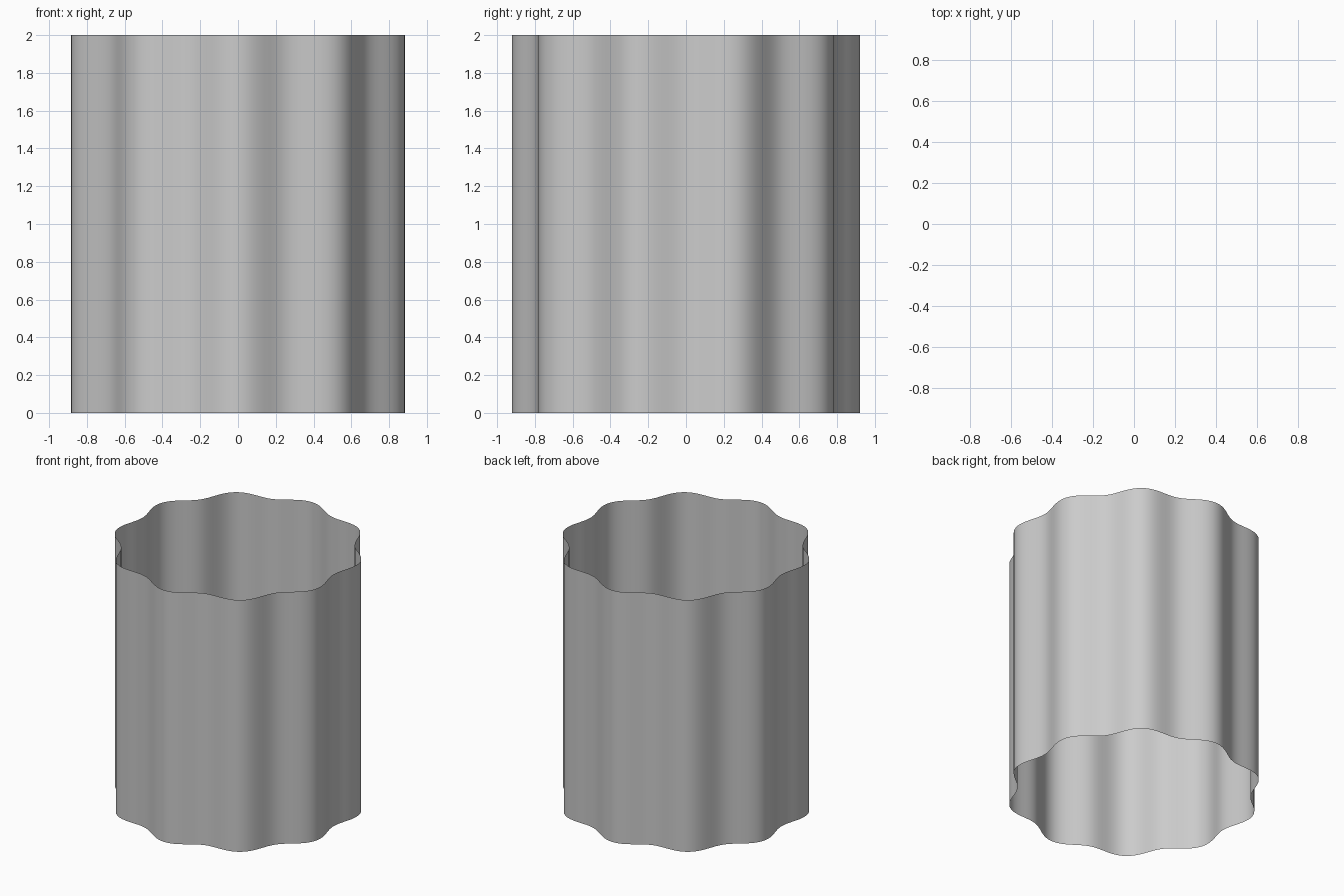
import bpy, bmesh
from math import sin, cos, pi

if "Cube" in bpy.data.objects:
    bpy.data.objects.remove(bpy.data.objects["Cube"])

LOBES, STEPS = 10, 160
MEAN, WAVE, HEIGHT = 0.88, 0.04, 2.0


# Fluted outline: ten soft lobes, one pointing to the front
def outline(i):
    a = 2 * pi * i / STEPS - pi / 2
    r = MEAN + WAVE * cos(LOBES * 2 * pi * i / STEPS)
    return r * cos(a), r * sin(a)


# Open thin wall, bottom ring extruded straight up
bm = bmesh.new()
ring = [bm.verts.new((*outline(i), 0)) for i in range(STEPS)]
top = [bm.verts.new((v.co.x, v.co.y, HEIGHT)) for v in ring]
for i in range(STEPS):
    j = (i + 1) % STEPS
    f = bm.faces.new((ring[i], ring[j], top[j], top[i]))
    f.smooth = True

mesh = bpy.data.meshes.new("fluted_wall")
bm.to_mesh(mesh)
bm.free()
wall = bpy.data.objects.new("fluted_wall", mesh)
bpy.context.collection.objects.link(wall)
